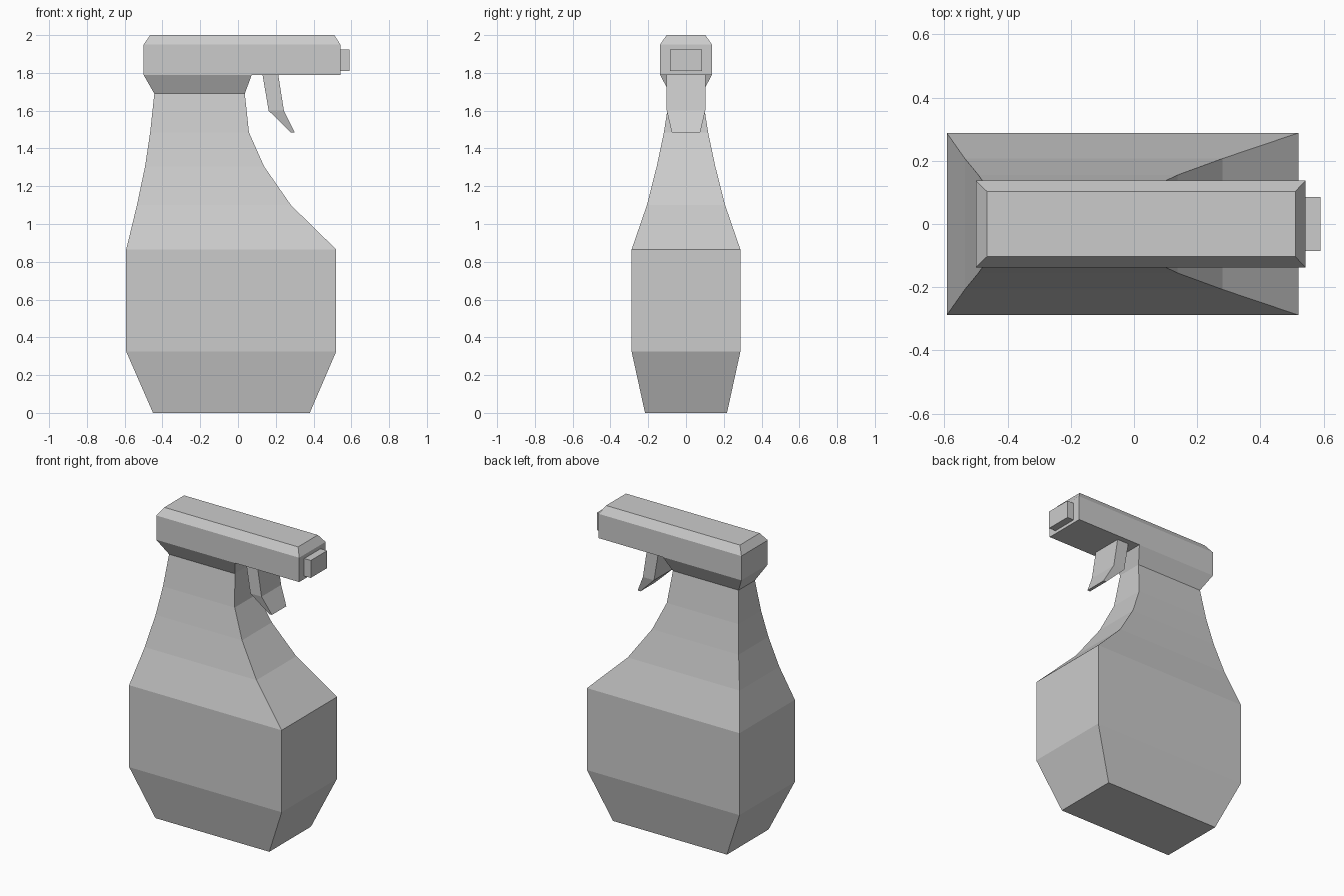
import bpy, bmesh

if "Cube" in bpy.data.objects:
    bpy.data.objects.remove(bpy.data.objects["Cube"])


def finish(name, bm):
    bmesh.ops.recalc_face_normals(bm, faces=bm.faces)
    mesh = bpy.data.meshes.new(name)
    bm.to_mesh(mesh)
    bm.free()
    obj = bpy.data.objects.new(name, mesh)
    bpy.context.collection.objects.link(obj)
    return obj


def loft(sections, cap_start=True, cap_end=True):
    """Skin rectangular sections, each (z, x_min, x_max, half_depth)."""
    bm = bmesh.new()
    rings = [[bm.verts.new(p) for p in ((x0, -d, z), (x1, -d, z), (x1, d, z), (x0, d, z))]
             for z, x0, x1, d in sections]
    for a, b in zip(rings, rings[1:]):
        for i in range(4):
            j = (i + 1) % 4
            bm.faces.new((a[i], a[j], b[j], b[i]))
    if cap_start:
        bm.faces.new(rings[0])
    if cap_end:
        bm.faces.new(rings[-1])
    bmesh.ops.recalc_face_normals(bm, faces=bm.faces)
    return bm


# Bottle with tapering neck and flared collar (open where it meets the head)
finish("bottle", loft([
    (0.00, -0.45, 0.38, 0.217),
    (0.325, -0.592, 0.52, 0.288),
    (0.865, -0.592, 0.52, 0.288),
    (1.10, -0.535, 0.28, 0.207),
    (1.305, -0.492, 0.138, 0.155),
    (1.485, -0.465, 0.058, 0.117),
    (1.69, -0.443, 0.036, 0.085),
    (1.79, -0.50, 0.073, 0.137),
], cap_end=False))

# Spray head with bevelled top; underside opened above the collar
head = loft([
    (1.79, -0.50, 0.542, 0.137),
    (1.95, -0.50, 0.542, 0.137),
    (2.00, -0.465, 0.51, 0.103),
])
bmesh.ops.bisect_plane(head, geom=head.verts[:] + head.edges[:] + head.faces[:],
                       plane_co=(0.073, 0, 0), plane_no=(1, 0, 0))
hidden = [f for f in head.faces
          if f.normal.z < -0.9 and f.calc_center_median().x < 0.073]
bmesh.ops.delete(head, geom=hidden, context='FACES')
finish("spray_head", head)

# Nozzle tip
finish("nozzle", loft([(1.81, 0.535, 0.59, 0.085), (1.925, 0.535, 0.59, 0.085)]))

# Bent trigger, narrowing to its tip
finish("trigger", loft([
    (1.79, 0.13, 0.213, 0.102),
    (1.60, 0.162, 0.243, 0.102),
    (1.485, 0.28, 0.30, 0.075),
], cap_start=False))
